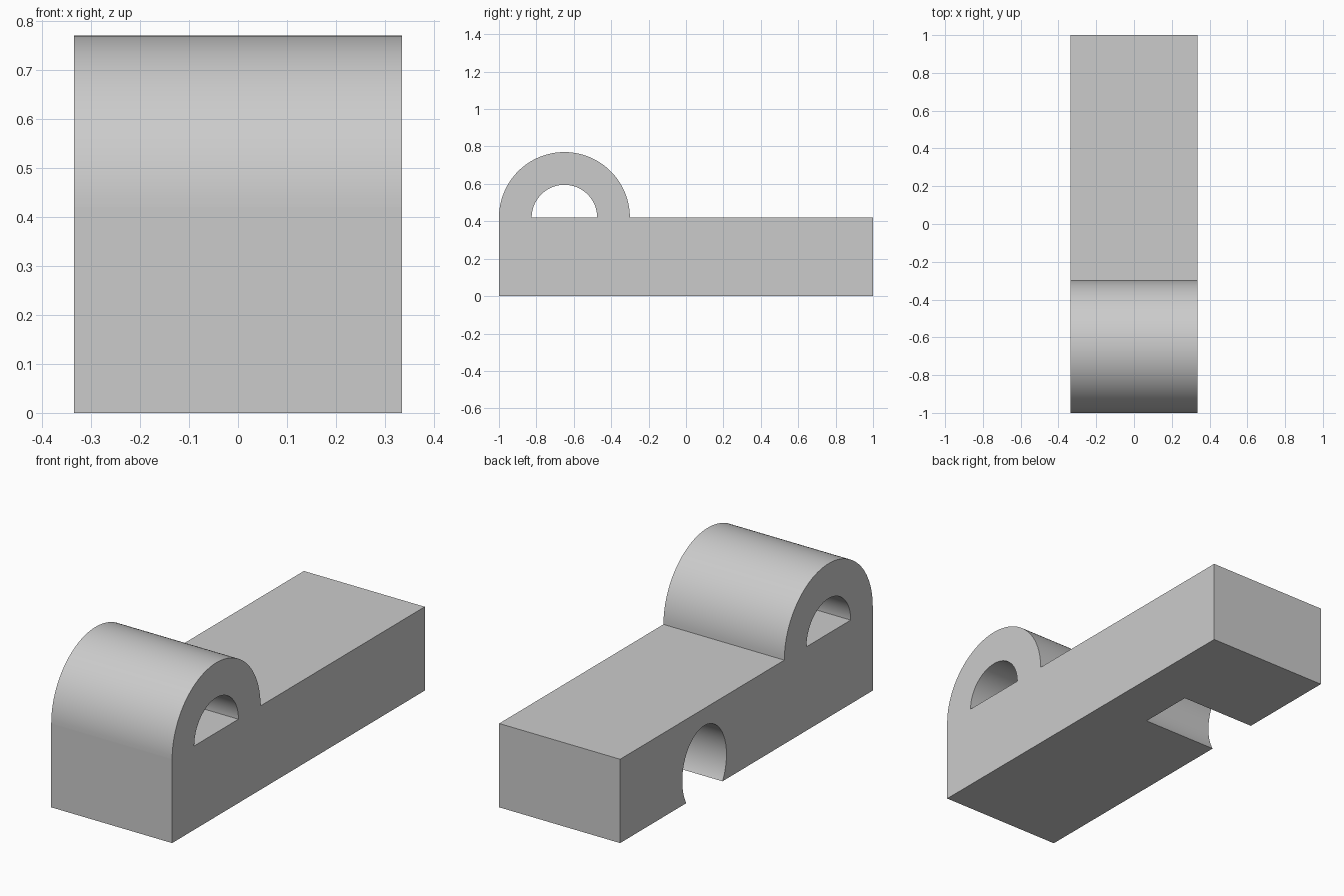
import bpy, bmesh, math

if "Cube" in bpy.data.objects:
    bpy.data.objects.remove(bpy.data.objects["Cube"], do_unlink=True)

HALF_WIDTH = 0.335
DECK = 0.42

grey = bpy.data.materials.new("plain grey")
grey.use_nodes = True
grey.diffuse_color = (0.6, 0.6, 0.6, 1)
grey.node_tree.nodes["Principled BSDF"].inputs["Base Color"].default_value = (0.6, 0.6, 0.6, 1)


def activate(obj):
    bpy.ops.object.select_all(action="DESELECT")
    obj.select_set(True)
    bpy.context.view_layer.objects.active = obj


def finish(obj):
    obj.data.materials.clear()
    obj.data.materials.append(grey)
    activate(obj)
    bpy.ops.object.shade_smooth_by_angle(angle=math.radians(30))


# Long rectangular base
bpy.ops.mesh.primitive_cube_add(size=1, location=(0, 0, DECK / 2))
base = bpy.context.object
base.name = "base_block"
base.scale = (2 * HALF_WIDTH, 2, DECK)
bpy.ops.object.transform_apply(location=True, rotation=False, scale=True)

# Blind oval notch, open to the underside and the -x side
inner_end, outer_end = 0.08, -0.5
bpy.ops.mesh.primitive_cylinder_add(
    vertices=96, radius=1, depth=inner_end - outer_end,
    location=((inner_end + outer_end) / 2, 0.333, 0.122),
    rotation=(0, math.pi / 2, 0))
cutter = bpy.context.object
cutter.name = "notch_cutter"
cutter.hide_render = True
cutter.scale = (0.212, 0.175, 1)
bpy.ops.object.transform_apply(location=True, rotation=True, scale=True)

cut = base.modifiers.new("notch", "BOOLEAN")
cut.operation = "DIFFERENCE"
cut.solver = "EXACT"
cut.object = cutter
activate(base)
bpy.ops.object.modifier_apply(modifier=cut.name)
bpy.data.objects.remove(cutter, do_unlink=True)
finish(base)

# Half-round loop standing on the front of the base
SEGMENTS = 64
bm = bmesh.new()


def arc(x, radius):
    steps = [math.pi * i / SEGMENTS for i in range(SEGMENTS + 1)]
    return [bm.verts.new((x, -0.65 + radius * math.cos(a), DECK + radius * math.sin(a)))
            for a in steps]


rails = [arc(-HALF_WIDTH, 0.35), arc(HALF_WIDTH, 0.35),
         arc(HALF_WIDTH, 0.175), arc(-HALF_WIDTH, 0.175)]
for k, rail in enumerate(rails):
    following = rails[(k + 1) % 4]
    for i in range(SEGMENTS):
        bm.faces.new((rail[i], following[i], following[i + 1], rail[i + 1]))
bmesh.ops.recalc_face_normals(bm, faces=bm.faces)
mesh = bpy.data.meshes.new("arched_loop")
bm.to_mesh(mesh)
bm.free()
loop = bpy.data.objects.new("arched_loop", mesh)
bpy.context.collection.objects.link(loop)
finish(loop)
